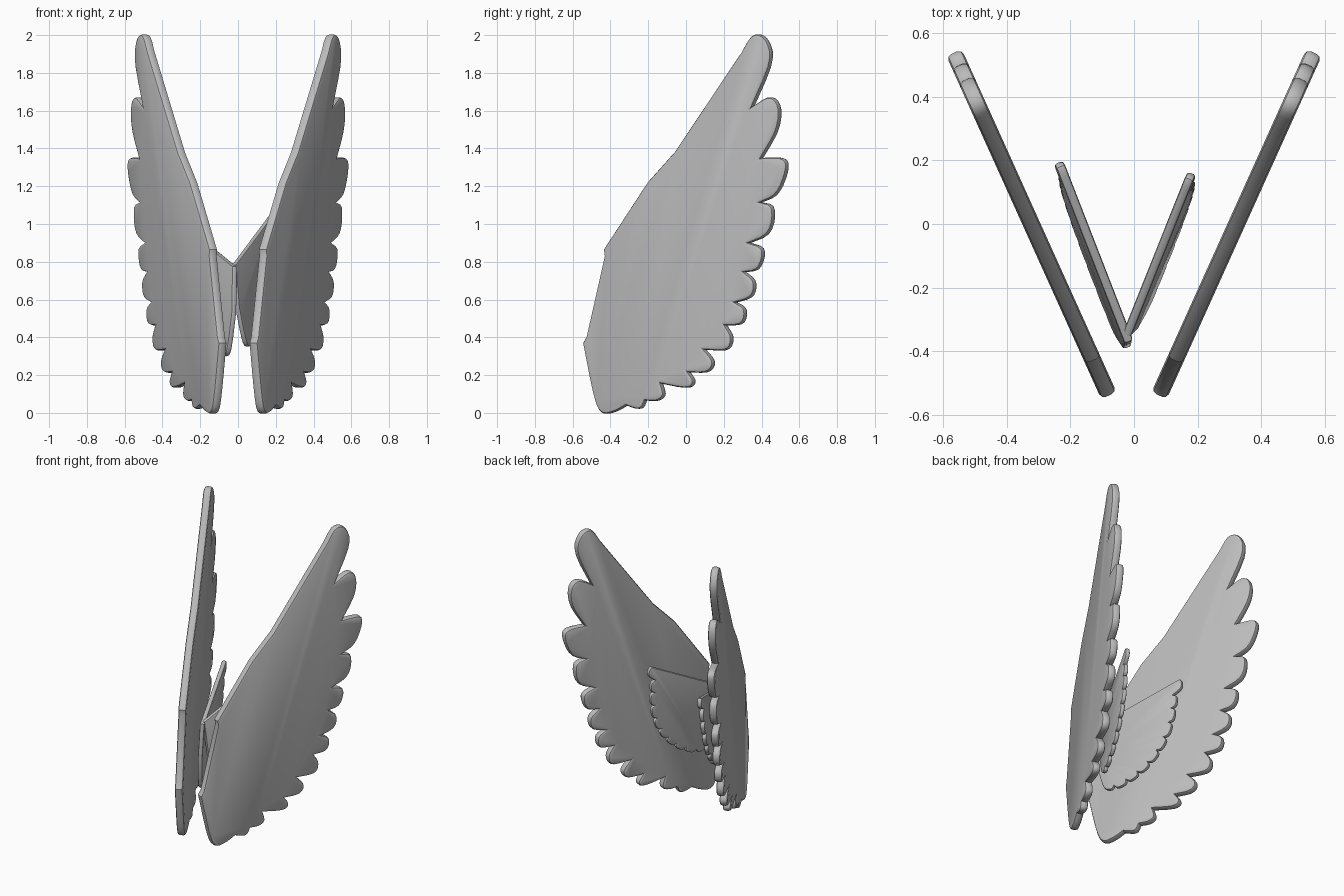
import bpy, bmesh, math
from mathutils import Vector, Matrix

if "Cube" in bpy.data.objects:
    bpy.data.objects.remove(bpy.data.objects["Cube"])

grey = bpy.data.materials.new("grey")
grey.diffuse_color = (0.5, 0.5, 0.5, 1)
grey.use_nodes = True
grey.node_tree.nodes["Principled BSDF"].inputs["Base Color"].default_value = grey.diffuse_color


def rounded(pts, rounds=2):
    """Corner-cut an open path, keeping both ends sharp."""
    for _ in range(rounds):
        out = [pts[0]]
        for a, b, c in zip(pts, pts[1:], pts[2:]):
            out += [b.lerp(a, 0.25), b.lerp(c, 0.25)]
        pts = out + [pts[-1]]
    return pts


def inset(pts, d):
    """Offset a clockwise outline inwards by d with limited mitres."""
    out = []
    for i, p in enumerate(pts):
        e1 = (p - pts[i - 1]).normalized()
        e2 = (pts[(i + 1) % len(pts)] - p).normalized()
        n1, n2 = Vector((e1.y, -e1.x)), Vector((e2.y, -e2.x))
        n = (n1 + n2).normalized()
        out.append(p + n * d / max(n.dot(n1), 0.45))
    return out


def outline(lead, feathers):
    """Leading edge, then rounded feathers that meet in sharp notches."""
    pts = [Vector(p) for p in lead]
    for i, f in enumerate(feathers[:-1]):
        path = [Vector(p) for p in f] + [Vector(feathers[i + 1][0])]
        pts += rounded(path)[:-1]
    return pts


def wing(name, pts, yaw, x0, thick, edge, roll=0.0, pitch=0.0, scale=1.0,
         pivot=(0, 0), shift=(0, 0)):
    """Plate with a rounded rim; outline given in side projection (y, z)."""
    pts = [Vector((p.x / math.cos(yaw), p.y)) for p in pts]
    t = thick / 2
    section = [(edge, t), (edge * 0.3, t - edge * 0.3), (0, t - edge),
               (0, edge - t), (edge * 0.3, edge * 0.3 - t), (edge, -t)]
    bm = bmesh.new()
    rings = [[bm.verts.new((x, p.x, p.y)) for p in inset(pts, d)]
             for d, x in section]
    n = len(pts)
    for r, s in zip(rings, rings[1:]):
        for i in range(n):
            j = (i + 1) % n
            bm.faces.new((r[i], r[j], s[j], s[i]))
    bm.faces.new(rings[0])
    bm.faces.new(rings[-1][::-1])
    bmesh.ops.recalc_face_normals(bm, faces=bm.faces)
    c = Vector((0, pivot[0] / math.cos(yaw), pivot[1]))
    m = (Matrix.Translation((x0, shift[0], shift[1])) @ Matrix.Rotation(-yaw, 4, 'Z')
         @ Matrix.Translation(c) @ Matrix.Rotation(roll, 4, 'Y')
         @ Matrix.Rotation(pitch, 4, 'X') @ Matrix.Scale(scale, 4)
         @ Matrix.Translation(-c))
    bm.transform(m)
    me = bpy.data.meshes.new(name)
    bm.to_mesh(me)
    bm.free()
    me.materials.append(grey)
    ob = bpy.data.objects.new(name, me)
    bpy.context.collection.objects.link(ob)
    bpy.ops.object.select_all(action='DESELECT')
    ob.select_set(True)
    bpy.context.view_layer.objects.active = ob
    bpy.ops.object.shade_smooth_by_angle(angle=math.radians(35))
    return ob


# Large wing: each feather starts at its notch, followed by its round tip
large = outline(
    [(-.54, .37), (-.522, .40), (-.425, .83), (-.43, .865), (-.198, 1.22),
     (-.055, 1.38)],
    [[(.30, 1.91), (.355, 2.01), (.43, 1.995), (.47, 1.87)],
     [(.355, 1.62), (.45, 1.685), (.505, 1.63), (.495, 1.50)],
     [(.405, 1.35), (.53, 1.355), (.545, 1.29), (.49, 1.15)],
     [(.40, 1.115), (.475, 1.10), (.455, .945)],
     [(.34, .90), (.425, .875), (.395, .755)],
     [(.315, .745), (.375, .70), (.36, .61)],
     [(.267, .585), (.325, .555), (.31, .465)],
     [(.215, .463), (.255, .40), (.23, .325)],
     [(.103, .335), (.16, .27), (.125, .21)],
     [(.02, .215), (.055, .165), (.02, .125)],
     [(-.125, .155), (-.105, .09), (-.15, .06)],
     [(-.21, .066), (-.225, .025), (-.26, .02)],
     [(-.31, .04), (-.37, .005), (-.44, -.01), (-.48, .06)],
     [(-.54, .37)]])
yaw = math.radians(24.3)
wing("right_large_wing", large, yaw, .323, .053, .016)
wing("left_large_wing", large, -yaw, -.323, .053, .016)

# Small wing: evenly bulging feathers between notches
notches = [(.13, .85), (.12, .76), (.10, .665), (.065, .57), (.015, .49),
           (-.045, .425), (-.115, .375), (-.19, .34), (-.27, .32)]
feathers = [[(.145, .94), (.185, .955), (.195, .885)]]
for a, b in zip(notches, notches[1:]):
    a, b = Vector(a), Vector(b)
    e = (b - a).normalized()
    out = Vector((-e.y, e.x)) * .028
    feathers.append([a, a.lerp(b, .1) + out, a.lerp(b, .85) + out])
feathers += [[notches[-1], (-.285, .295), (-.335, .31)], [(-.36, .40)]]
small = outline([(-.36, .40), (-.385, .53), (-.37, .775)], feathers)

hinge = (-.36, .775)
wing("left_small_wing", small, math.radians(-22), -.166, .03, .009,
     roll=math.radians(2.5), pivot=hinge)
wing("right_small_wing", small, math.radians(23), .134, .03, .009,
     roll=math.radians(-2.5), pitch=math.radians(10), scale=.95,
     pivot=hinge, shift=(.02, .01))
